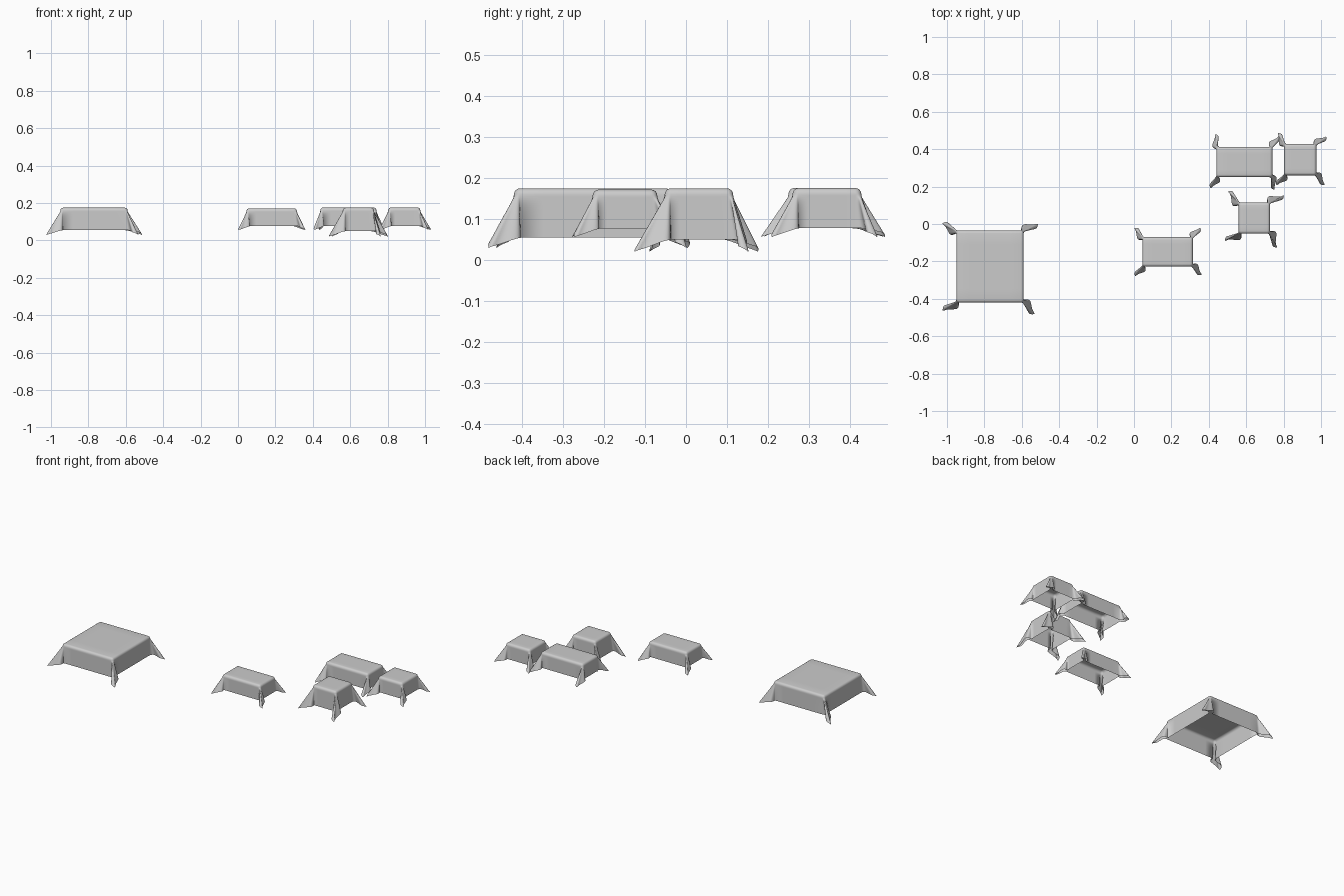
import bpy, bmesh
from math import pi, sin, cos, hypot, atan2, radians
from mathutils import Vector

if "Cube" in bpy.data.objects:
    bpy.data.objects.remove(bpy.data.objects["Cube"])

R = 0.015            # rounding of the table edge
ARC = R * pi / 2


def ear_loop(direction, width, wave, n=240):
    """Corner fold: unit directions along a pinched, wavy loop whose length is 90 degrees of cloth."""
    f = radians(direction)

    def build(k):
        pts = []
        for i in range(n + 1):
            t = 2 * pi * i / n
            p = (1 - cos(t)) / 2
            q = -width * sin(t) * p ** 0.6 + wave * sin(1.7 * pi * p)
            pts.append(Vector((k * (p * cos(f) - q * sin(f)),
                               k * (p * sin(f) + q * cos(f)), -1)).normalized())
        acc = [0]
        for a, b in zip(pts, pts[1:]):
            acc.append(acc[-1] + (b - a).length)
        return pts, acc

    lo, hi = 0.01, 2.0
    for _ in range(25):
        k = (lo + hi) / 2
        pts, acc = build(k)
        lo, hi = (k, hi) if acc[-1] < pi / 2 else (lo, k)

    def at(theta):
        s = theta / (pi / 2) * acc[-1]
        i = 0
        while i < n - 1 and acc[i + 1] < s:
            i += 1
        w = (s - acc[i]) / max(acc[i + 1] - acc[i], 1e-9)
        return pts[i].lerp(pts[i + 1], min(max(w, 0), 1)).normalized()
    return at


def tablecloth(name, x0, x1, y0, y1, top, hem, ears):
    cx, cy = (x0 + x1) / 2, (y0 + y1) / 2
    hx, hy = (x1 - x0) / 2 - R, (y1 - y0) / 2 - R
    over = ARC + top - hem - R
    loops = {k: ear_loop(*v) for k, v in ears.items()}
    # overhang samples: tight round the edge, even down the skirt
    skirt = [ARC * i / 4 for i in range(1, 5)] + [ARC + (over - ARC) * i / 20 for i in range(1, 21)]

    def samples(h):
        pos = [h * i / 3 for i in range(1, 4)] + [h + s for s in skirt]
        return [-v for v in reversed(pos)] + [0] + pos

    def drape(x, y):
        sx, sy = (1 if x >= 0 else -1), (1 if y >= 0 else -1)
        u, v = max(abs(x) - hx, 0), max(abs(y) - hy, 0)
        s = hypot(u, v)
        th = atan2(v, u)
        a = min(s, ARC) / R
        p = Vector((min(abs(x), hx), min(abs(y), hy), top))
        p += Vector((cos(th) * R * sin(a), sin(th) * R * sin(a), -R * (1 - cos(a))))
        if s > ARC:
            d = Vector((0, 0, -1))
            if u > 0 and v > 0:
                d = loops[(sx, sy)](th)
            p += d * (s - ARC)
        return (cx + sx * p.x, cy + sy * p.y, p.z)

    bm = bmesh.new()
    grid = [[bm.verts.new(drape(x, y)) for y in samples(hy)] for x in samples(hx)]
    for c0, c1 in zip(grid, grid[1:]):
        for j in range(len(c0) - 1):
            bm.faces.new((c0[j], c1[j], c1[j + 1], c0[j + 1]))
    mesh = bpy.data.meshes.new(name)
    bm.to_mesh(mesh)
    bm.free()
    ob = bpy.data.objects.new(name, mesh)
    bpy.context.collection.objects.link(ob)
    mesh.shade_smooth()
    return ob


def ears(a, b, c, d, w=0.2, k=0.2):
    """Fold directions (degrees from x) for left-front, right-front, left-back, right-back."""
    return {(-1, -1): (a, w, k), (1, -1): (b, w, -k), (-1, 1): (c, w, -k), (1, 1): (d, w, k)}


tablecloth("large_square_tablecloth", -0.95, -0.59, -0.42, -0.035, 0.175, 0.055,
           ears(40, 38, 20, 35))
tablecloth("small_rectangular_tablecloth", 0.045, 0.315, -0.228, -0.07, 0.172, 0.077,
           ears(60, 35, 40, 60))
tablecloth("medium_rectangular_tablecloth", 0.44, 0.74, 0.25, 0.413, 0.176, 0.078,
           ears(70, 70, 75, 65))
tablecloth("small_square_tablecloth_front", 0.56, 0.727, -0.052, 0.115, 0.175, 0.05,
           ears(40, 50, 35, 40, 0.16, 0.26))
tablecloth("small_square_tablecloth_back", 0.803, 0.975, 0.26, 0.428, 0.176, 0.078,
           ears(60, 40, 50, 45))
